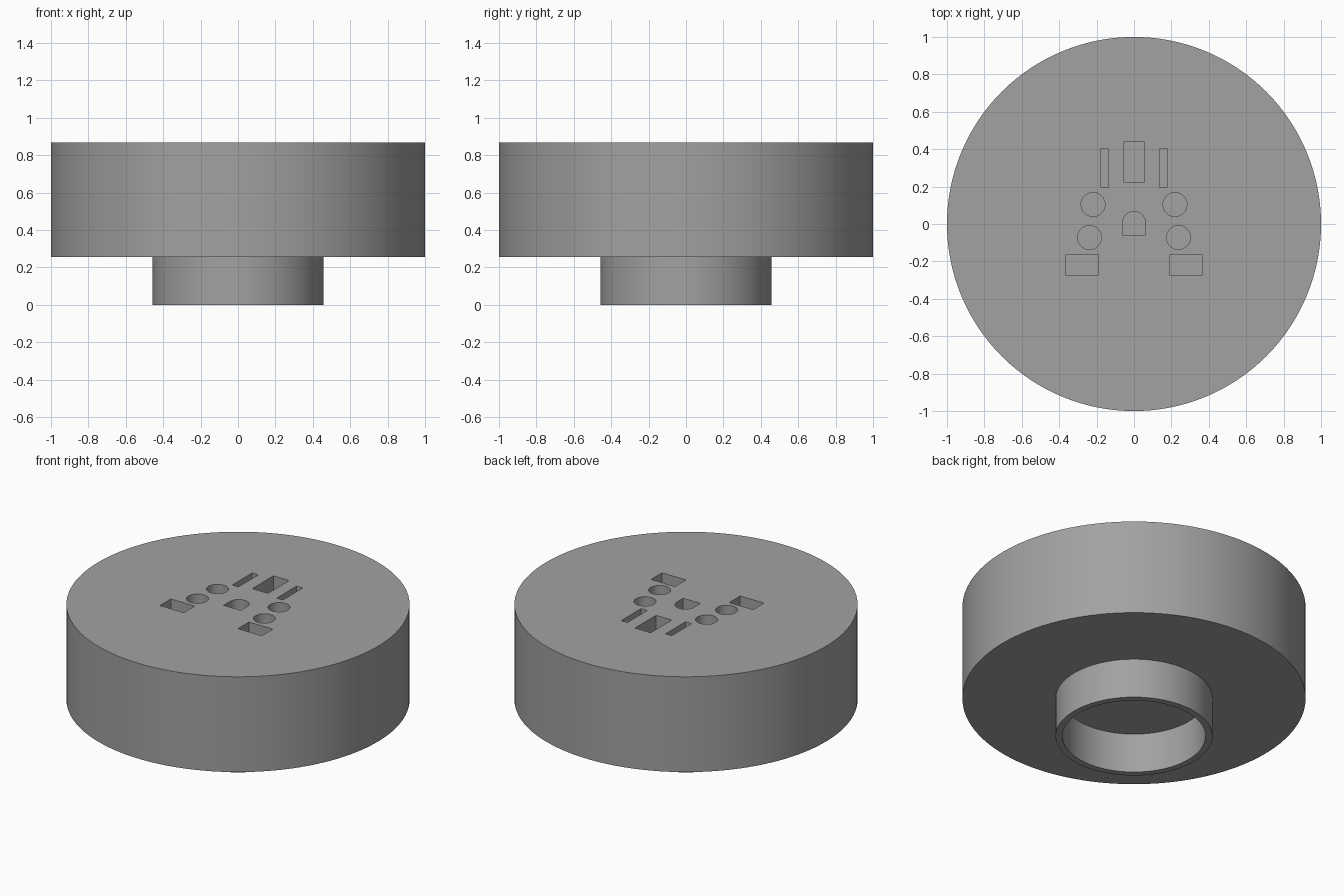
import bpy, bmesh, math

if "Cube" in bpy.data.objects:
    bpy.data.objects.remove(bpy.data.objects["Cube"])

TOP, STEP = 0.868, 0.255      # top face and underside of the wide disc
DEPTH = 0.47                  # depth of the blind sockets
SEG = 128

grey = bpy.data.materials.new("grey")
grey.diffuse_color = (0.36, 0.36, 0.36, 1)
grey.use_nodes = True
grey.node_tree.nodes["Principled BSDF"].inputs["Base Color"].default_value = grey.diffuse_color


def make_object(name, bm):
    bmesh.ops.recalc_face_normals(bm, faces=bm.faces[:])
    mesh = bpy.data.meshes.new(name)
    bm.to_mesh(mesh)
    bm.free()
    mesh.materials.append(grey)
    obj = bpy.data.objects.new(name, mesh)
    bpy.context.collection.objects.link(obj)
    return obj


def arc(x, y, r, a0, a1, n):
    return [(x + r * math.cos(a0 + (a1 - a0) * i / n),
             y + r * math.sin(a0 + (a1 - a0) * i / n)) for i in range(n + 1)]


def circle(x, y, r, n=48):
    return arc(x, y, r, 0, 2 * math.pi, n)[:-1]


def rect(x0, x1, y0, y1):
    return [(x0, y0), (x1, y0), (x1, y1), (x0, y1)]


# Turned body: wide disc on a hollow neck
bm = bmesh.new()
profile = [(0, STEP), (0.417, STEP), (0.417, 0), (0.457, 0),
           (0.457, STEP), (1, STEP), (1, TOP), (0, TOP)]
verts = [bm.verts.new((r, 0, z)) for r, z in profile]
edges = [bm.edges.new(pair) for pair in zip(verts, verts[1:])]
bmesh.ops.spin(bm, geom=verts + edges, cent=(0, 0, 0), axis=(0, 0, 1),
               angle=2 * math.pi, steps=SEG, use_merge=False)
bmesh.ops.remove_doubles(bm, verts=bm.verts[:], dist=1e-5)
bmesh.ops.dissolve_limit(bm, angle_limit=math.radians(0.5),
                         verts=bm.verts[:], edges=bm.edges[:])
body = make_object("body", bm)

# Socket outlines: paired on both sides, plus two on the centre line
outlines = [rect(-0.056, 0.056, 0.225, 0.439),
            [(-0.061, -0.059), (0.061, -0.059)] + arc(0, 0.006, 0.061, 0, math.pi, 24)]
for s in (-1, 1):
    outlines += [circle(s * 0.219, 0.104, 0.064),
                 circle(s * 0.238, -0.072, 0.064),
                 rect(s * 0.193, s * 0.363, -0.275, -0.164),
                 rect(s * 0.136, s * 0.180, 0.199, 0.401)]

# One cutter holding every socket
bm = bmesh.new()
for outline in outlines:
    face = bm.faces.new([bm.verts.new((x, y, TOP - DEPTH)) for x, y in outline])
    new = bmesh.ops.extrude_face_region(bm, geom=[face], use_keep_orig=True)
    bmesh.ops.translate(bm, vec=(0, 0, DEPTH + 0.1),
                        verts=[v for v in new["geom"] if isinstance(v, bmesh.types.BMVert)])
cutter = make_object("socket_cutter", bm)
cutter.hide_render = True

# Cut the sockets, then drop the cutter
mod = body.modifiers.new("sockets", 'BOOLEAN')
mod.operation, mod.solver, mod.object = 'DIFFERENCE', 'EXACT', cutter
bpy.context.view_layer.objects.active = body
body.select_set(True)
bpy.ops.object.modifier_apply(modifier=mod.name)
bpy.data.objects.remove(cutter)

# Smooth round walls with crisp rims
bpy.ops.object.shade_smooth_by_angle(angle=math.radians(30))
